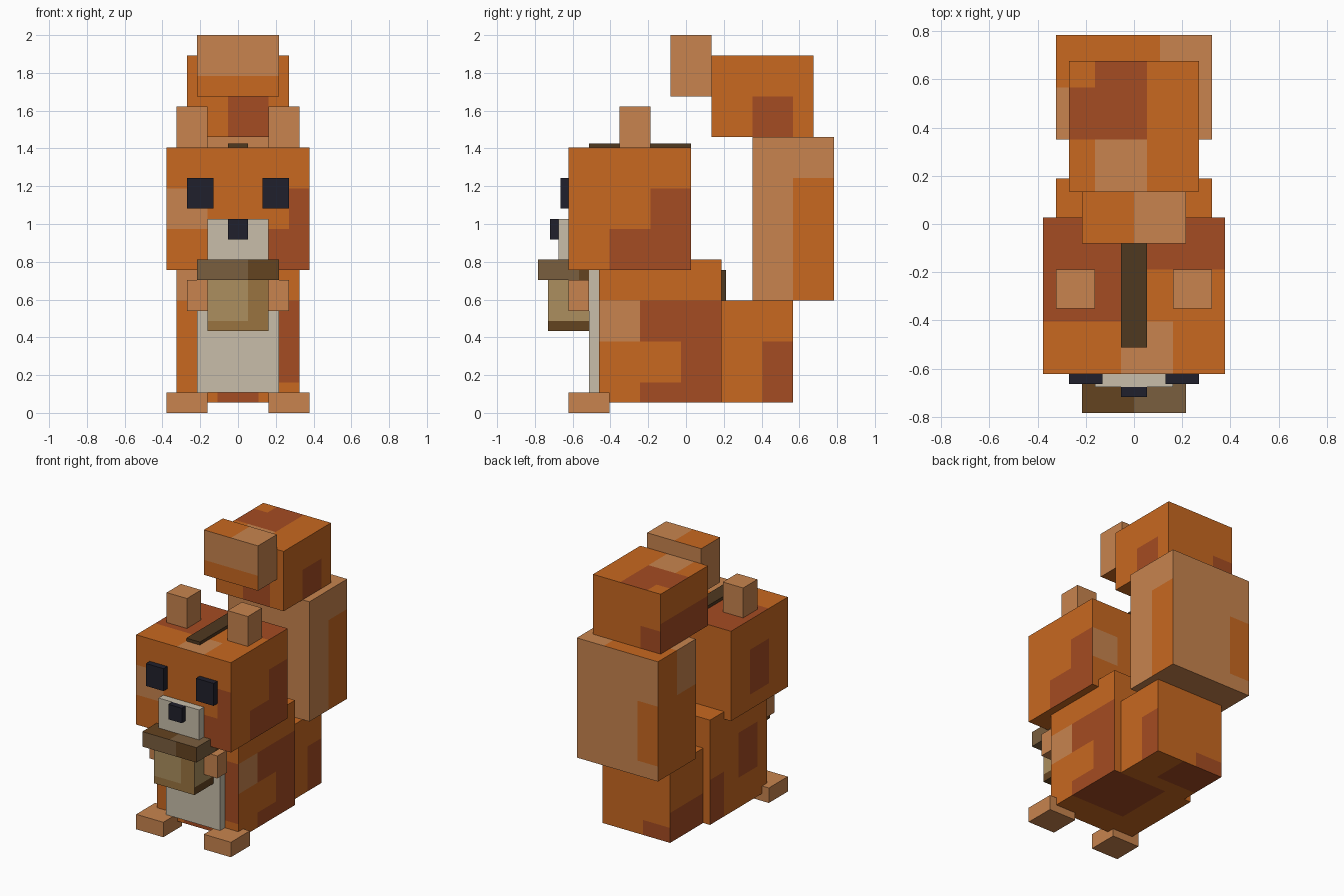
import bpy
import bmesh
from mathutils import Vector

if "Cube" in bpy.data.objects:
    bpy.data.objects.remove(bpy.data.objects["Cube"], do_unlink=True)

UNIT = 2 / 37       # every part sits on a grid of this size
DEPTH = 29          # grid cells from nose to tail

FACES = {           # face name: normal axis, direction, in-plane axes
    "front": (1, -1, 0, 2), "back": (1, 1, 0, 2),
    "left": (0, 1, 1, 2), "right": (0, -1, 1, 2),
    "top": (2, 1, 0, 1), "bottom": (2, -1, 0, 1),
}


def linear(c):
    return c / 12.92 if c <= 0.04045 else ((c + 0.055) / 1.055) ** 2.4


def colour(name, code):
    mat = bpy.data.materials.new(name)
    rgba = [linear(c / 255) for c in bytes.fromhex(code)] + [1]
    mat.use_nodes = True
    mat.diffuse_color = rgba
    for node in mat.node_tree.nodes:
        if node.type == "BSDF_PRINCIPLED":
            node.inputs["Base Color"].default_value = rgba
            node.inputs["Roughness"].default_value = 0.9
    return mat


orange = colour("orange fur", "C86820")
tan = colour("tan fur", "C8844E")
rust = colour("rust fur", "A54C22")
cream = colour("cream fur", "C8BEAA")
ink = colour("ink", "20202C")
bark = colour("bark stripe", "4F3820")
cap_tan = colour("nut cap", "7A5E3E")
cap_brown = colour("nut cap brown", "644320")
nut_tan = colour("nut shell", "AC8F5E")
nut_brown = colour("nut shell brown", "9A7440")


def box(name, x, y, z, base, *patches):
    """Box from grid ranges; each patch is (face, colour, u range, v range)."""
    bm = bmesh.new()
    bmesh.ops.create_cube(bm, size=1)
    for v in bm.verts:
        for axis, (low, high) in enumerate((x, y, z)):
            v.co[axis] = high if v.co[axis] > 0 else low
    mats = [base]
    for face, mat, u, v in patches:
        axis, sign, *plane = FACES[face]
        if mat not in mats:
            mats.append(mat)

        def side():
            bm.normal_update()
            return [f for f in bm.faces if f.normal[axis] * sign > 0.9]

        # cut the side along the borders of the patch
        for cut_axis, limits in zip(plane, (u, v)):
            for value in limits:
                faces = side()
                edges = {e for f in faces for e in f.edges}
                verts = {p for f in faces for p in f.verts}
                point, normal = Vector(), Vector()
                point[cut_axis], normal[cut_axis] = value, 1
                bmesh.ops.bisect_plane(bm, geom=faces + list(edges) + list(verts),
                                       plane_co=point, plane_no=normal)
        for f in side():
            c = f.calc_center_median()
            if all(a < c[k] < b for k, (a, b) in zip(plane, (u, v))):
                f.material_index = mats.index(mat)
    for v in bm.verts:
        v.co = (v.co - Vector((0, DEPTH / 2, 0))) * UNIT
    mesh = bpy.data.meshes.new(name)
    bm.to_mesh(mesh)
    bm.free()
    for mat in mats:
        mesh.materials.append(mat)
    obj = bpy.data.objects.new(name, mesh)
    bpy.context.collection.objects.link(obj)
    return obj


def pair(name, x, y, z, base):
    box("left_" + name, x, y, z, base)
    box("right_" + name, (-x[1], -x[0]), y, z, base)


# Body and belly
box("body", (-6, 6), (6, 18), (1, 15), orange,
    ("front", tan, (-6, -4), (11, 15)),
    ("front", rust, (4, 6), (3, 11)),
    ("front", rust, (-2, 2), (1, 2)),
    ("left", tan, (6, 10), (7, 11)),
    ("left", rust, (10, 18), (7, 11)),
    ("left", rust, (14, 18), (3, 7)),
    ("left", rust, (10, 18), (1, 3)),
    ("right", rust, (8, 12), (5, 11)),
    ("right", rust, (15, 18), (1, 7)),
    ("bottom", rust, (-2, 6), (10, 18)))
box("belly", (-4, 4), (5, 6), (2, 14), cream)
box("back_stripe", (-1, 1), (18, 18.4), (11, 14), bark)

# Head
box("head", (-7, 7), (3, 15), (14, 26), orange,
    ("front", tan, (-7, -3), (18, 22)),
    ("front", rust, (5, 7), (18, 22)),
    ("front", rust, (3, 7), (14, 18)),
    ("left", rust, (11, 15), (18, 22)),
    ("left", rust, (7, 15), (14, 18)),
    ("right", rust, (7, 11), (16, 22)),
    ("back", tan, (3, 7), (18, 22)),
    ("top", rust, (-7, -1), (7, 15)),
    ("top", rust, (-1, 7), (11, 15)),
    ("top", tan, (-1, 3), (3, 7)))
box("head_stripe", (-1, 1), (5, 15), (26, 26.4), bark)
box("muzzle", (-3, 3), (2, 3), (14, 19), cream)
box("nose", (-1, 1), (1.2, 2), (17, 19), ink)
pair("eye", (2.4, 5), (2.2, 3), (20, 23), ink)
pair("ear", (3, 6), (8, 11), (26, 30), tan)

# Limbs
pair("paw", (3, 5), (3, 5), (10, 13), tan)
pair("foot", (3, 7), (3, 7), (0, 2), tan)

# Nut held in the paws
box("nut", (-3, 3), (1, 5), (8, 13), nut_tan,
    ("front", nut_brown, (1, 3), (8, 13)),
    ("front", nut_brown, (-3, 1), (8, 9)),
    ("left", cap_brown, (1, 5), (8, 9)),
    ("right", cap_brown, (1, 5), (8, 9)),
    ("bottom", cap_brown, (-3, 3), (1, 5)))
box("nut_cap", (-4, 4), (0, 8), (13, 15), cap_tan,
    ("front", cap_brown, (1, 4), (13, 15)),
    ("top", cap_brown, (-4, 0), (0, 8)),
    ("left", cap_brown, (4, 8), (13, 15)))

# Tail, from the base up to the curled tip
box("tail_base", (-5, 5), (18, 25), (1, 11), orange,
    ("left", rust, (22, 25), (1, 7)),
    ("right", rust, (18, 25), (1, 5)),
    ("back", rust, (-5, -1), (1, 3)),
    ("bottom", rust, (-5, 1), (20, 25)))
box("tail_middle", (-6, 6), (21, 29), (11, 27), tan,
    ("left", orange, (25, 29), (11, 23)),
    ("right", orange, (25, 29), (11, 27)),
    ("right", orange, (21, 25), (11, 21)),
    ("back", orange, (-6, -3), (13, 21)),
    ("top", orange, (-6, 2), (25, 29)))
box("tail_upper", (-5, 5), (17, 27), (27, 35), orange,
    ("front", rust, (-1, 3), (27, 31)),
    ("left", rust, (21, 25), (27, 31)),
    ("right", rust, (17, 27), (27, 31)),
    ("back", rust, (-5, -2), (27, 30)),
    ("top", rust, (-5, 1), (21, 25)),
    ("top", rust, (-3, 1), (25, 27)),
    ("top", tan, (-3, 1), (17, 21)))
box("tail_tip", (-4, 4), (13, 17), (31, 37), tan,
    ("front", orange, (-4, 4), (31, 33)),
    ("top", orange, (-4, 0), (13, 17)),
    ("bottom", orange, (-4, 4), (13, 17)))
